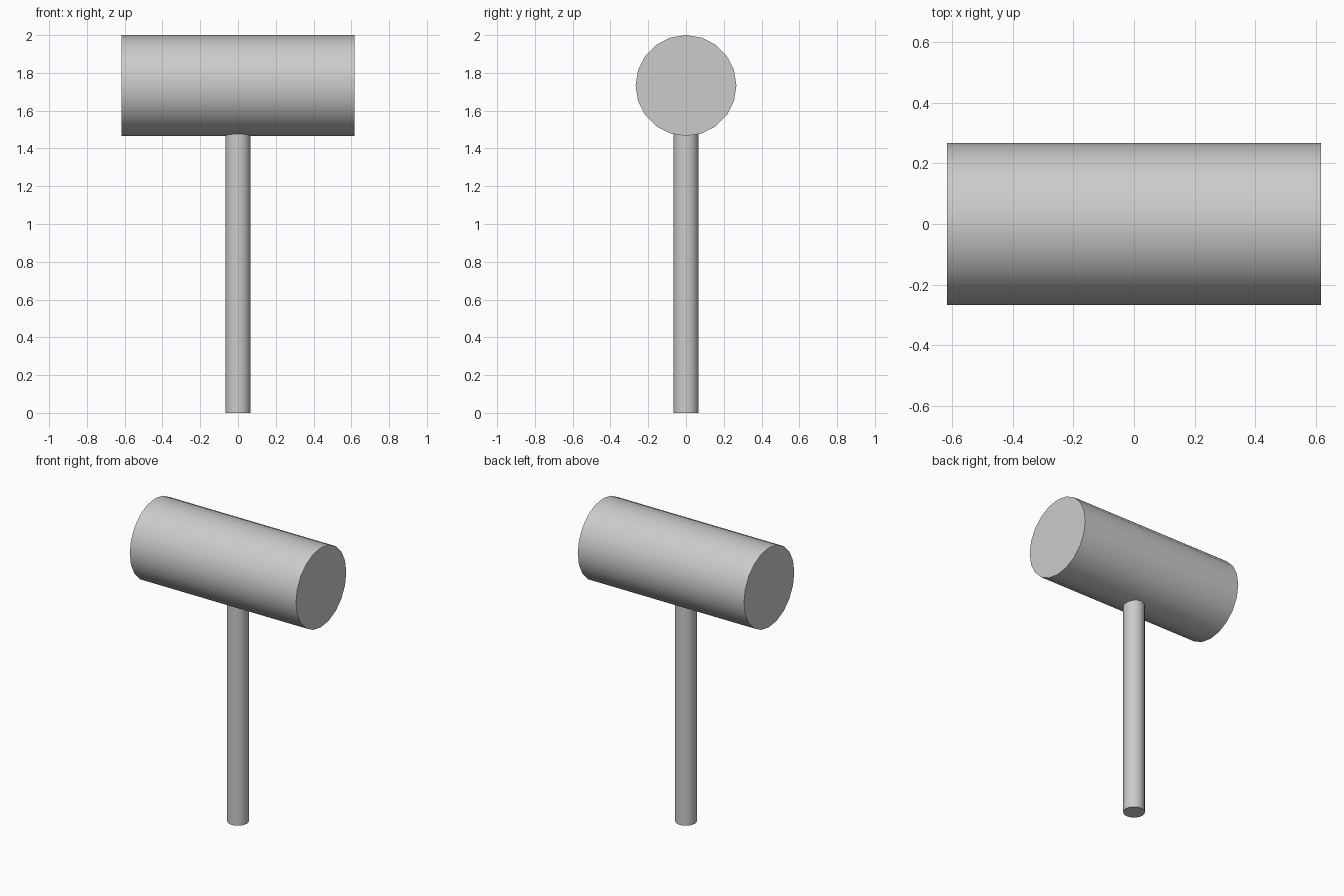
import bpy
import math

if "Cube" in bpy.data.objects:
    bpy.data.objects.remove(bpy.data.objects["Cube"])


def cylinder(name, radius, length, centre, rotation=(0, 0, 0), sides=20):
    bpy.ops.mesh.primitive_cylinder_add(vertices=sides, radius=radius, depth=length,
                                        location=centre, rotation=rotation)
    part = bpy.context.object
    part.name = name
    bpy.ops.object.shade_smooth_by_angle(angle=math.radians(40))
    return part


HEAD_RADIUS = 0.267
HEAD_Z = 2 - HEAD_RADIUS
HANDLE_TOP = 1.6  # seated inside the head

# Mallet head lying along x
cylinder("mallet_head", HEAD_RADIUS, 1.234, (0, 0, HEAD_Z), (0, math.pi / 2, 0))

# Upright handle
cylinder("handle", 0.067, HANDLE_TOP, (0, 0, HANDLE_TOP / 2))
